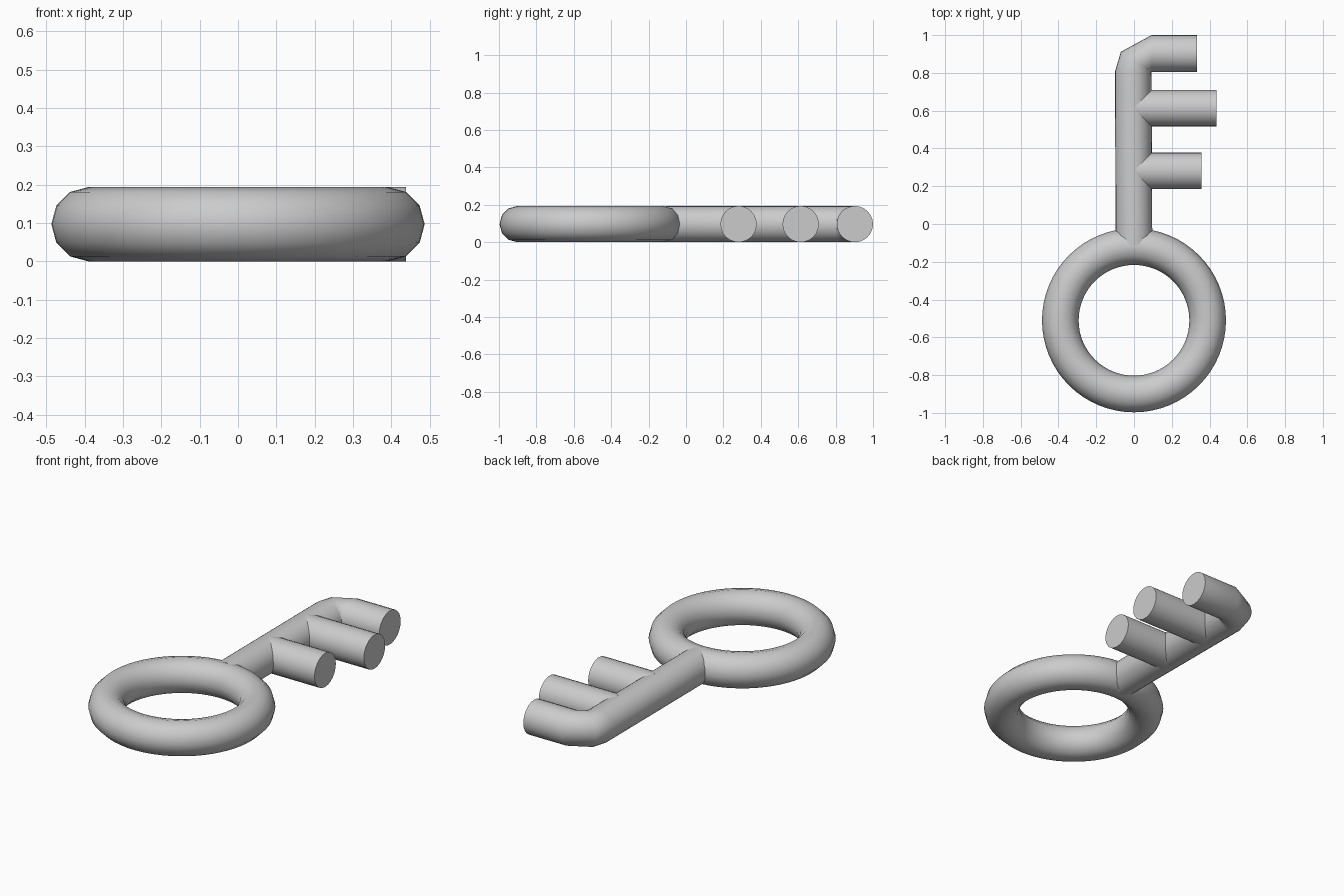
import bpy, bmesh, math
from mathutils import Vector

if "Cube" in bpy.data.objects:
    bpy.data.objects.remove(bpy.data.objects["Cube"])

R = 0.097          # tube radius shared by all parts
Z = R              # everything lies in one plane


def tube(name, stations, sides=24):
    """Sweep a circle through stations (x, y, heading); heading 0 = +y, 90 = +x."""
    bm = bmesh.new()
    rings = []
    for x, y, heading in stations:
        h = math.radians(heading)
        side = Vector((math.cos(h), -math.sin(h), 0))
        ring = []
        for i in range(sides):
            a = 2 * math.pi * i / sides
            ring.append(bm.verts.new(Vector((x, y, Z)) + side * R * math.cos(a)
                                     + Vector((0, 0, R * math.sin(a)))))
        rings.append(ring)
    for a, b in zip(rings, rings[1:]):
        for i in range(sides):
            j = (i + 1) % sides
            bm.faces.new((a[i], a[j], b[j], b[i]))
    bm.faces.new(rings[0])
    bm.faces.new(rings[-1])
    bmesh.ops.recalc_face_normals(bm, faces=bm.faces)
    mesh = bpy.data.meshes.new(name)
    bm.to_mesh(mesh)
    bm.free()
    obj = bpy.data.objects.new(name, mesh)
    bpy.context.collection.objects.link(obj)
    smooth(obj)
    return obj


def smooth(obj):
    bpy.ops.object.select_all(action='DESELECT')
    obj.select_set(True)
    bpy.context.view_layer.objects.active = obj
    bpy.ops.object.shade_smooth_by_angle(angle=math.radians(50))


# Ring handle
bpy.ops.mesh.primitive_torus_add(major_segments=64, minor_segments=12,
                                 major_radius=0.39, minor_radius=R,
                                 location=(0, -0.51, Z))
bpy.context.object.name = "ring_handle"
smooth(bpy.context.object)

# Shaft bending around a pivot into the hooked tip
px, py = 0.093, 0.806
bend = [(px - R * math.cos(math.radians(t)), py + R * math.sin(math.radians(t)), t)
        for t in (0, 33, 90)]
tube("shaft_and_hook", [(0, -0.11, 0)] + bend + [(0.333, py + R, 90)])

# Teeth
for name, y, tip in (("long_tooth", 0.613, 0.438), ("short_tooth", 0.281, 0.357)):
    tube(name, [(0.005, y, 90), (tip, y, 90)])
